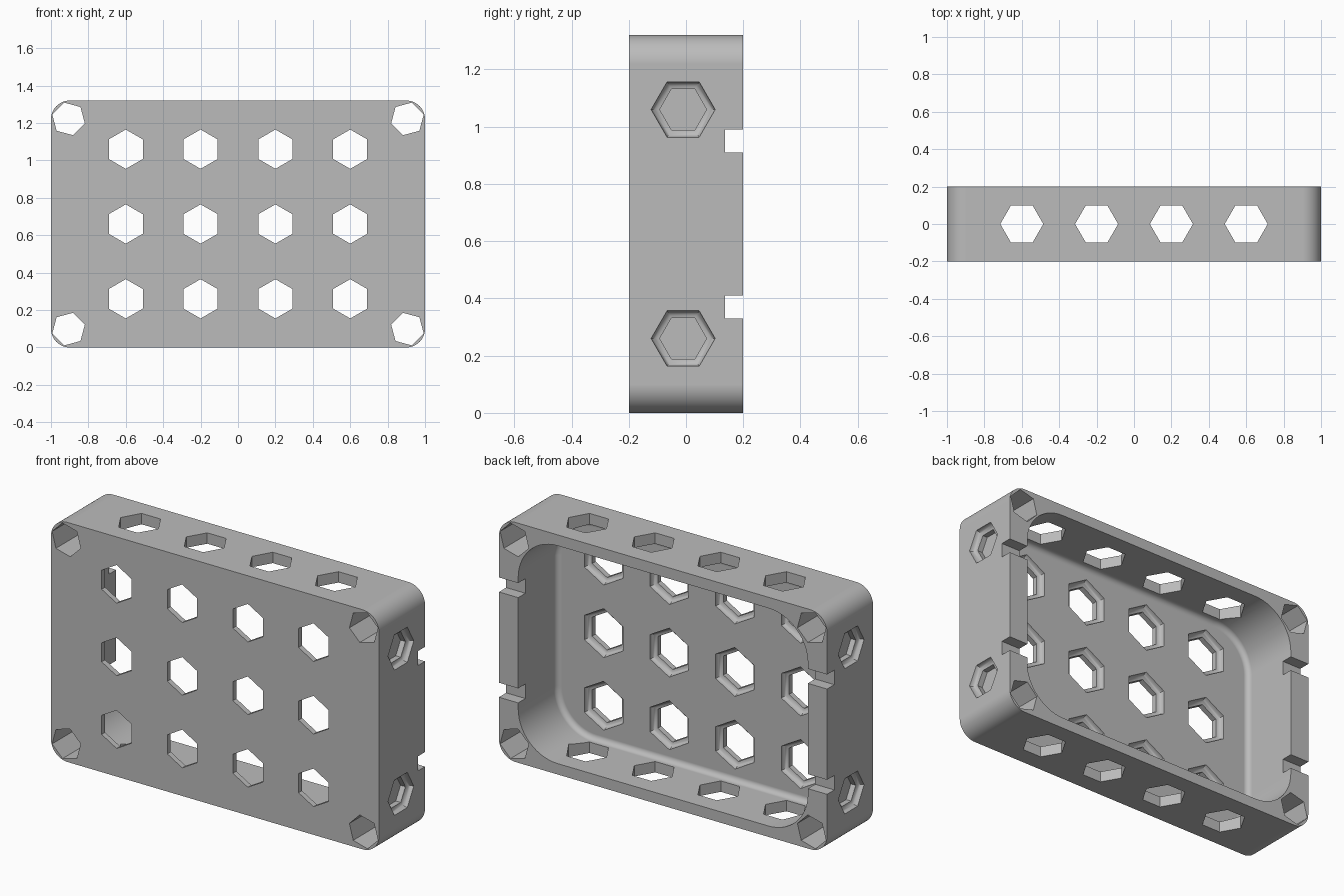
import bpy, bmesh, math
from mathutils import Vector

if "Cube" in bpy.data.objects:
    bpy.data.objects.remove(bpy.data.objects["Cube"])

W, D, H = 1.0, 0.2, 0.66        # half width, half depth, half height
FLOOR = -0.14                   # inner side of the front panel
FILLET, STEPS = 0.03, 5
ARC = [i / STEPS * math.pi / 2 for i in range(STEPS + 1)]


def loft(bm, rings):
    """Closed solid through a stack of rings."""
    loops = [[bm.verts.new(p) for p in ring] for ring in rings]
    n = len(loops[0])
    for a, b in zip(loops, loops[1:]):
        for i in range(n):
            bm.faces.new((a[i], a[(i + 1) % n], b[(i + 1) % n], b[i]))
    bm.faces.new(loops[0])
    bm.faces.new(loops[-1])


def rounded_ring(w, h, r, y, segments=14):
    ring = []
    for k, (sx, sz) in enumerate(((1, 1), (-1, 1), (-1, -1), (1, -1))):
        for i in range(segments + 1):
            a = (k + i / segments) * math.pi / 2
            ring.append(Vector((sx * (w - r) + r * math.cos(a), y,
                                H + sz * (h - r) + r * math.sin(a))))
    return ring


def hex_cut(bm, centre, u, v, axis, profile, spin=0):
    """Hexagonal cutter; profile lists (distance along axis, radius)."""
    u, v, axis = Vector(u), Vector(v), Vector(axis)
    rings = []
    for d, r in profile:
        angles = [math.radians(spin + 60 * i) for i in range(6)]
        rings.append([Vector(centre) + axis * d
                      + (u * math.cos(a) + v * math.sin(a)) * r for a in angles])
    loft(bm, rings)


def flare(r):
    """Rounded mouth: (depth below the surface, radius), mouth first."""
    return [(FILLET * math.sin(a), r + FILLET * math.cos(a)) for a in ARC]


def make_object(name, bm):
    bmesh.ops.recalc_face_normals(bm, faces=bm.faces[:])
    mesh = bpy.data.meshes.new(name)
    bm.to_mesh(mesh)
    bm.free()
    obj = bpy.data.objects.new(name, mesh)
    bpy.context.collection.objects.link(obj)
    return obj


def cut(target, cutter):
    mod = target.modifiers.new("cut", "BOOLEAN")
    mod.operation = "DIFFERENCE"
    mod.solver = "EXACT"
    mod.object = cutter
    bpy.context.view_layer.objects.active = target
    bpy.ops.object.modifier_apply(modifier=mod.name)
    bpy.data.objects.remove(cutter)


# Outer block
bm = bmesh.new()
loft(bm, [rounded_ring(W, H, 0.1, y) for y in (-D, D)])
tray = make_object("perforated_tray", bm)

# Cavity open at the back, with a rounded floor edge
bm = bmesh.new()
rings = []
for a in ARC:
    inset = FILLET * (1 - math.sin(a))
    y = FLOOR + FILLET * (1 - math.cos(a))
    rings.append(rounded_ring(0.883 - inset, 0.6 - inset, 0.24 - inset, y))
rings.append(rounded_ring(0.883, 0.6, 0.24, D + 0.1))
loft(bm, rings)
cut(tray, make_object("cavity_cutter", bm))

bm = bmesh.new()
X, Y, Z = (1, 0, 0), (0, 1, 0), (0, 0, 1)
for x in (-0.6, -0.2, 0.2, 0.6):
    # Front panel holes, flared on the inside
    for z in (0.26, 0.66, 1.06):
        mouth = [(0.02, 0.105 + FILLET)] + [(-d, r) for d, r in flare(0.105)]
        hex_cut(bm, (x, FLOOR, z), X, Z, Y, mouth + [(-0.1, 0.105)], 30)
    # Holes through top and bottom walls
    hex_cut(bm, (x, 0, 0), X, Y, Z, [(-0.1, 0.115), (2 * H + 0.1, 0.115)])

for sx in (-1, 1):
    for sz in (-1, 1):
        # Corner holes through the full depth
        hex_cut(bm, (sx * 0.906, 0, H + sz * 0.562), X, Z, Y,
                [(-0.3, 0.09), (0.3, 0.09)], 45 if sx * sz < 0 else 15)
        # Blind side pockets with a flared mouth
        pocket = [(-0.05, 0.082 + FILLET)] + flare(0.082) + [(0.06, 0.082)]
        hex_cut(bm, (sx * W, -0.01, H + sz * 0.4), Y, Z, (-sx, 0, 0), pocket)
        # Notches in the side rims
        z = H + sz * 0.29
        corners = ((0.137, z - 0.04), (0.3, z - 0.04), (0.3, z + 0.04), (0.137, z + 0.04))
        loft(bm, [[Vector((sx * x, y, zz)) for y, zz in corners] for x in (0.8, 1.1)])
cut(tray, make_object("hole_cutter", bm))

# Plain grey finish
grey = bpy.data.materials.new("grey")
colour = (0.5, 0.5, 0.5, 1)
grey.use_nodes = True
grey.diffuse_color = colour
grey.node_tree.nodes["Principled BSDF"].inputs["Base Color"].default_value = colour
tray.data.materials.clear()
tray.data.materials.append(grey)
for face in tray.data.polygons:
    face.material_index = 0

# Smooth curves, crisp edges, flat panels
bpy.ops.object.select_all(action="DESELECT")
tray.select_set(True)
bpy.context.view_layer.objects.active = tray
bpy.ops.object.shade_smooth_by_angle(angle=math.radians(35))
weighted = tray.modifiers.new("weighted_normals", "WEIGHTED_NORMAL")
weighted.keep_sharp = True
